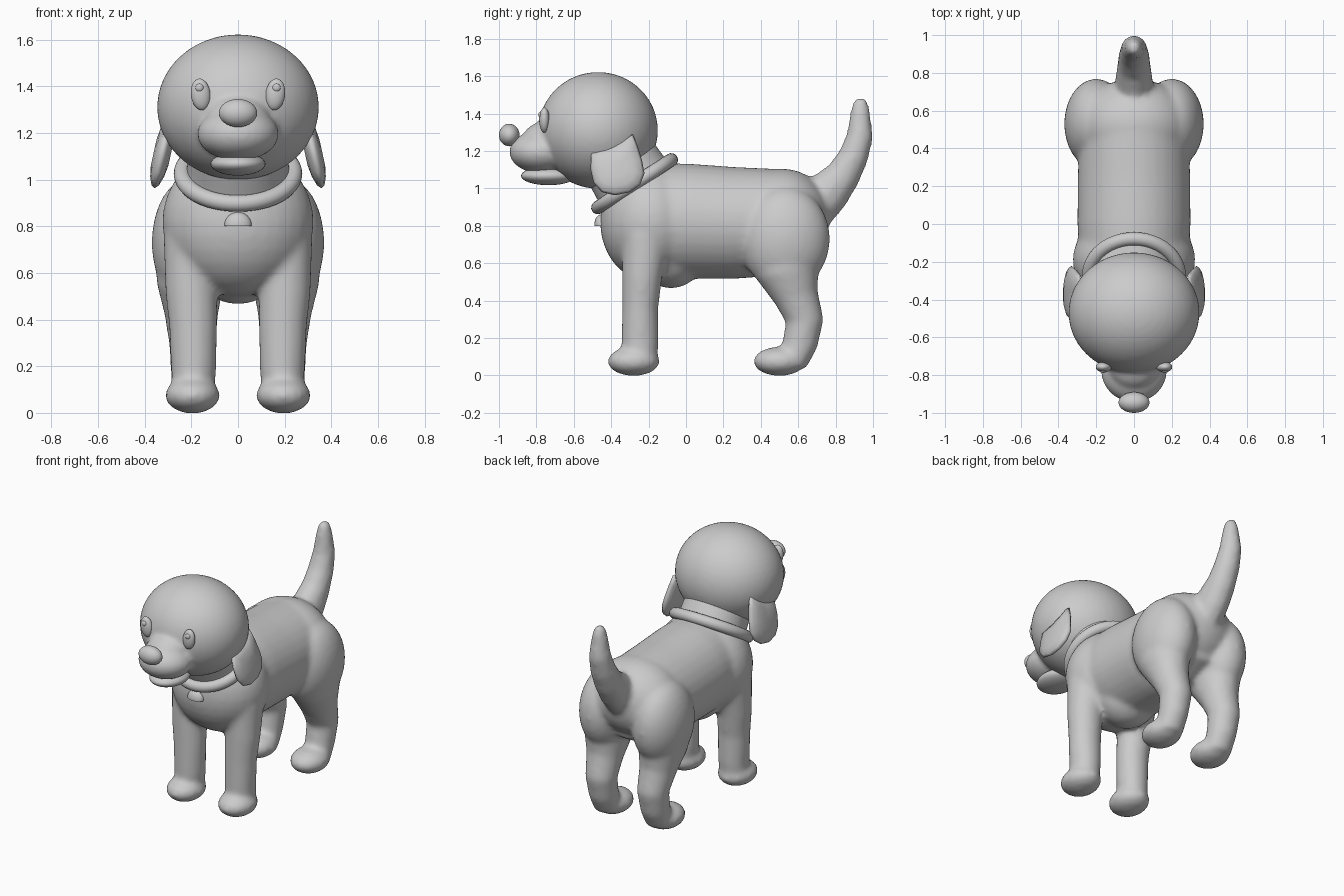
import bpy, bmesh, math
from mathutils import Vector, Matrix

if "Cube" in bpy.data.objects:
    bpy.data.objects.remove(bpy.data.objects["Cube"])

grey = bpy.data.materials.new("plain_grey")
grey.diffuse_color = (0.6, 0.6, 0.6, 1)
grey.use_nodes = True
grey.node_tree.nodes["Principled BSDF"].inputs["Base Color"].default_value = grey.diffuse_color


def ellipsoid(bm, centre, radii, tilt=0.0, seg=32):
    """Add a scaled sphere, optionally turned about the y axis."""
    m = (Matrix.Translation(centre) @ Matrix.Rotation(tilt, 4, 'Y')
         @ Matrix.Diagonal((*radii, 1)))
    return bmesh.ops.create_uvsphere(bm, u_segments=seg, v_segments=seg // 2,
                                     radius=1, matrix=m)


def tube(bm, rings, n=20):
    """Loft closed rings along a path of (x, y, z, side radius, depth radius)."""
    pts = [Vector(r[:3]) for r in rings]
    loops = []
    for i, r in enumerate(rings):
        t = (pts[min(i + 1, len(pts) - 1)] - pts[max(i - 1, 0)]).normalized()
        side = Vector((1, 0, 0))
        depth = t.cross(side).normalized()
        loops.append([bm.verts.new(pts[i] + side * r[3] * math.cos(a) + depth * r[4] * math.sin(a))
                      for a in (2 * math.pi * k / n for k in range(n))])
    faces = [bm.faces.new(loops[0][::-1]), bm.faces.new(loops[-1])]
    for a, b in zip(loops, loops[1:]):
        for k in range(n):
            j = (k + 1) % n
            faces.append(bm.faces.new((a[k], a[j], b[j], b[k])))
    bmesh.ops.recalc_face_normals(bm, faces=faces)


def finish(name, bm, voxel=0, smooth=0):
    """Make a smooth object; with a voxel size the parts are fused and blended."""
    me = bpy.data.meshes.new(name)
    bm.to_mesh(me)
    bm.free()
    me.materials.append(grey)
    ob = bpy.data.objects.new(name, me)
    bpy.context.collection.objects.link(ob)
    me.shade_smooth()
    if voxel:
        r = ob.modifiers.new("fuse", 'REMESH')
        r.mode, r.voxel_size, r.use_smooth_shade = 'VOXEL', voxel, True
        s = ob.modifiers.new("blend", 'SMOOTH')
        s.factor, s.iterations = 0.5, smooth
    return ob


# Body: chest, barrel, rump, neck, legs and tail in one skin
bm = bmesh.new()
ellipsoid(bm, (0, -0.19, 0.82), (0.325, 0.27, 0.32))
ellipsoid(bm, (0, -0.08, 0.70), (0.22, 0.20, 0.235))
tube(bm, [(0, -0.20, 0.83, 0.29, 0.305), (0, 0.0, 0.825, 0.30, 0.308),
          (0, 0.25, 0.815, 0.298, 0.30), (0, 0.50, 0.82, 0.29, 0.285),
          (0, 0.64, 0.84, 0.23, 0.23)], 32)
ellipsoid(bm, (0, 0.52, 0.85), (0.30, 0.25, 0.255))
tube(bm, [(0, -0.19, 0.89, 0.23, 0.23), (0, -0.28, 1.03, 0.22, 0.215),
          (0, -0.40, 1.22, 0.21, 0.20)], 32)
for s in (-1, 1):
    # front leg and paw
    tube(bm, [(s * 0.195, -0.245, 0.06, 0.09, 0.09), (s * 0.19, -0.245, 0.18, 0.097, 0.10),
              (s * 0.192, -0.245, 0.36, 0.103, 0.097), (s * 0.20, -0.235, 0.52, 0.112, 0.107),
              (s * 0.205, -0.215, 0.75, 0.115, 0.125)])
    ellipsoid(bm, (s * 0.195, -0.28, 0.075), (0.118, 0.14, 0.078))
    # haunch, hind leg and paw
    ellipsoid(bm, (s * 0.20, 0.53, 0.73), (0.17, 0.24, 0.28))
    tube(bm, [(s * 0.195, 0.57, 0.06, 0.09, 0.075), (s * 0.195, 0.61, 0.17, 0.093, 0.095),
              (s * 0.195, 0.635, 0.29, 0.10, 0.102), (s * 0.20, 0.59, 0.42, 0.115, 0.12),
              (s * 0.205, 0.54, 0.56, 0.145, 0.175), (s * 0.20, 0.53, 0.70, 0.15, 0.20)])
    ellipsoid(bm, (s * 0.195, 0.50, 0.075), (0.118, 0.14, 0.078))
# tail
tube(bm, [(0, 0.66, 0.88, 0.11, 0.13), (0, 0.76, 0.98, 0.10, 0.12), (0, 0.84, 1.07, 0.09, 0.095),
          (0, 0.895, 1.17, 0.082, 0.082), (0, 0.93, 1.28, 0.07, 0.072),
          (0, 0.932, 1.43, 0.046, 0.05), (0, 0.932, 1.485, 0.026, 0.03)], 12)
finish("body", bm, 0.016, 10)

# Head with muzzle
bm = bmesh.new()
ellipsoid(bm, (0, -0.47, 1.31), (0.347, 0.32, 0.312), seg=48)
ellipsoid(bm, (0, -0.775, 1.195), (0.175, 0.17, 0.115))
ellipsoid(bm, (0, -0.74, 1.26), (0.14, 0.135, 0.10))
finish("head", bm, 0.014, 7)

# Lower jaw
bm = bmesh.new()
ellipsoid(bm, (0, -0.735, 1.067), (0.118, 0.147, 0.05))
finish("lower_jaw", bm)

# Nose
bm = bmesh.new()
ellipsoid(bm, (0, -0.945, 1.285), (0.082, 0.055, 0.06))
finish("nose", bm)

# Ear outline as (y, z), swept into a lens that flares outward at the bottom
outline = [(-0.285, 1.29), (-0.34, 1.255), (-0.42, 1.22), (-0.508, 1.19), (-0.51, 1.10),
           (-0.495, 1.03), (-0.45, 0.98), (-0.38, 0.963), (-0.30, 0.98), (-0.245, 1.02),
           (-0.222, 1.08), (-0.235, 1.15), (-0.26, 1.23)]
for s, side in ((-1, "left"), (1, "right")):
    bm = bmesh.new()
    loops = []
    for t in (-0.94, -0.75, -0.4, 0, 0.4, 0.75, 0.94):
        k = math.sqrt(1 - t * t)
        loop = []
        for y, z in outline:
            y, z = -0.37 + (y + 0.37) * k, 1.11 + (z - 1.11) * k
            x = 0.325 + (1.11 - z) * 0.22 + t * 0.04
            loop.append(bm.verts.new((s * x, y, z)))
        loops.append(loop)
    n = len(outline)
    for a, b in zip(loops, loops[1:]):
        for i in range(n):
            bm.faces.new((a[i], a[(i + 1) % n], b[(i + 1) % n], b[i]))
    bm.faces.new(loops[0][::-1])
    bm.faces.new(loops[-1])
    bmesh.ops.recalc_face_normals(bm, faces=bm.faces)
    finish(side + "_ear", bm)

    # Eye and pupil
    bm = bmesh.new()
    ellipsoid(bm, (s * 0.16, -0.757, 1.365), (0.042, 0.028, 0.068), s * 0.12)
    finish(side + "_eye", bm)
    bm = bmesh.new()
    ellipsoid(bm, (s * 0.165, -0.777, 1.393), (0.018, 0.012, 0.018), seg=16)
    finish(side + "_pupil", bm)

# Collar
bpy.ops.mesh.primitive_torus_add(location=(0, -0.275, 1.025), rotation=(math.radians(33), 0, 0),
                                 major_radius=0.234, minor_radius=0.036,
                                 major_segments=48, minor_segments=16)
collar = bpy.context.object
collar.name = "collar"
collar.scale.x = 1.02
collar.data.materials.append(grey)
bpy.ops.object.shade_smooth()

# Collar tag: dome with a flat underside
bm = bmesh.new()
ellipsoid(bm, (0, -0.455, 0.805), (0.058, 0.035, 0.055))
bmesh.ops.bisect_plane(bm, geom=bm.verts[:] + bm.edges[:] + bm.faces[:],
                       plane_co=(0, 0, 0.80), plane_no=(0, 0, -1), clear_outer=True)
bmesh.ops.holes_fill(bm, edges=[e for e in bm.edges if e.is_boundary])
tag = finish("collar_tag", bm)
bpy.context.view_layer.objects.active = tag
bpy.ops.object.select_all(action='DESELECT')
tag.select_set(True)
bpy.ops.object.shade_smooth_by_angle(angle=math.radians(40))
